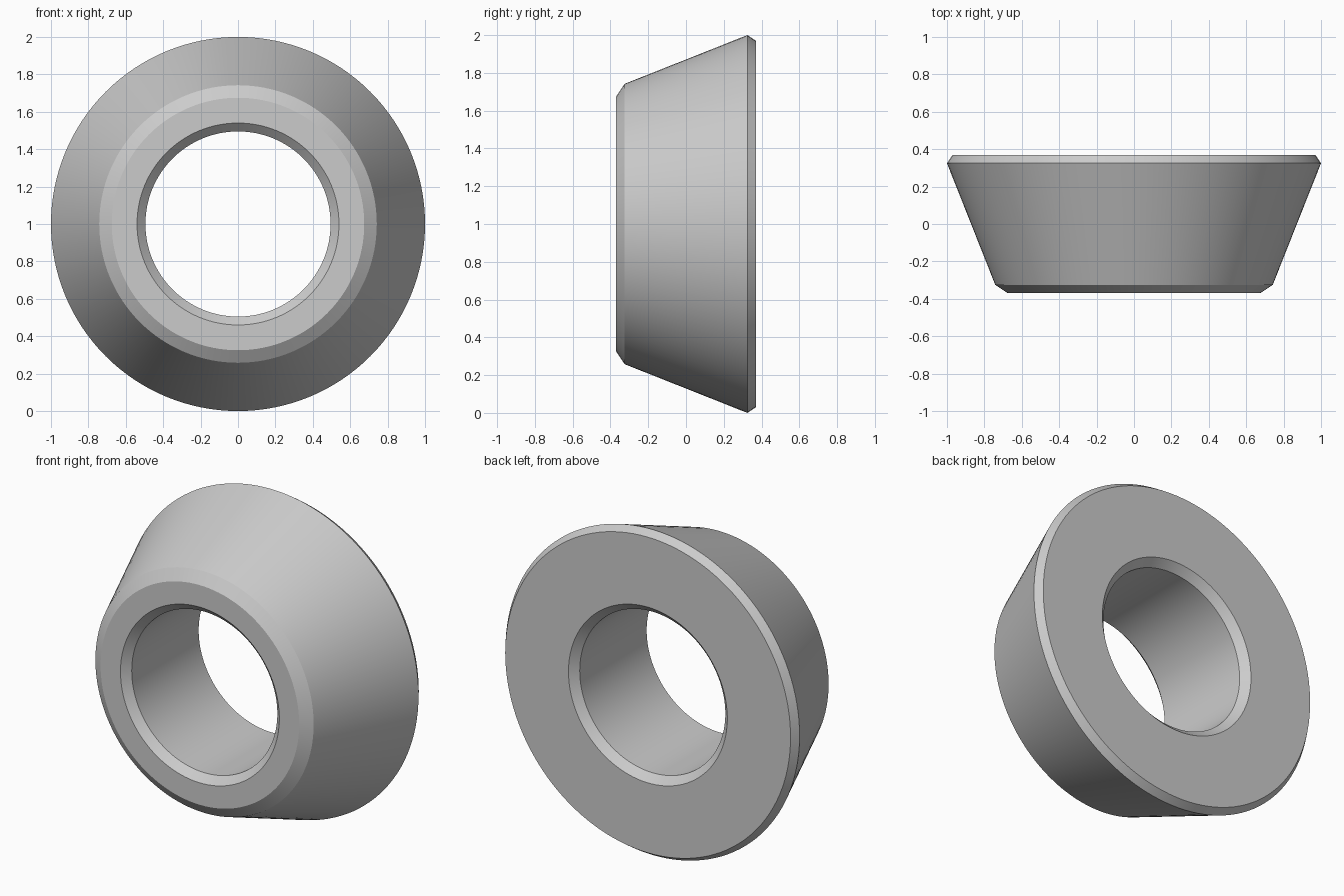
import bpy, bmesh, math
from mathutils import Matrix, Vector

cube = bpy.data.objects.get("Cube")
if cube:
    bpy.data.objects.remove(cube, do_unlink=True)

SIDES = 128

# Plain grey finish
grey = bpy.data.materials.new("light grey")
grey.use_nodes = True
color = (0.6, 0.6, 0.6, 1)
grey.diffuse_color = color
grey.node_tree.nodes["Principled BSDF"].inputs["Base Color"].default_value = color

# Closed ring section as (radius, y), with chamfers at every rim
section = [(0.495, -0.325), (0.54, -0.37), (0.675, -0.37), (0.742, -0.325),
           (1.0, 0.325), (0.97, 0.37), (0.54, 0.37), (0.495, 0.325)]

# Turn the section about the y axis
bm = bmesh.new()
verts = [bm.verts.new((r, y, 0)) for r, y in section]
edges = [bm.edges.new((verts[i - 1], verts[i])) for i in range(len(verts))]
bmesh.ops.spin(bm, geom=verts + edges, cent=(0, 0, 0), axis=(0, 1, 0),
               angle=math.tau, steps=SIDES, use_merge=True)
bmesh.ops.remove_doubles(bm, verts=bm.verts, dist=0.0001)
bmesh.ops.recalc_face_normals(bm, faces=bm.faces)
bmesh.ops.transform(bm, matrix=Matrix.Translation(Vector((0, 0, 1))), verts=bm.verts)

mesh = bpy.data.meshes.new("tapered_ring")
bm.to_mesh(mesh)
bm.free()
mesh.materials.append(grey)
ring = bpy.data.objects.new("tapered_ring", mesh)
bpy.context.collection.objects.link(ring)

# Smooth walls, crisp chamfers
bpy.ops.object.select_all(action='DESELECT')
ring.select_set(True)
bpy.context.view_layer.objects.active = ring
bpy.ops.object.shade_smooth_by_angle(angle=math.radians(25))
